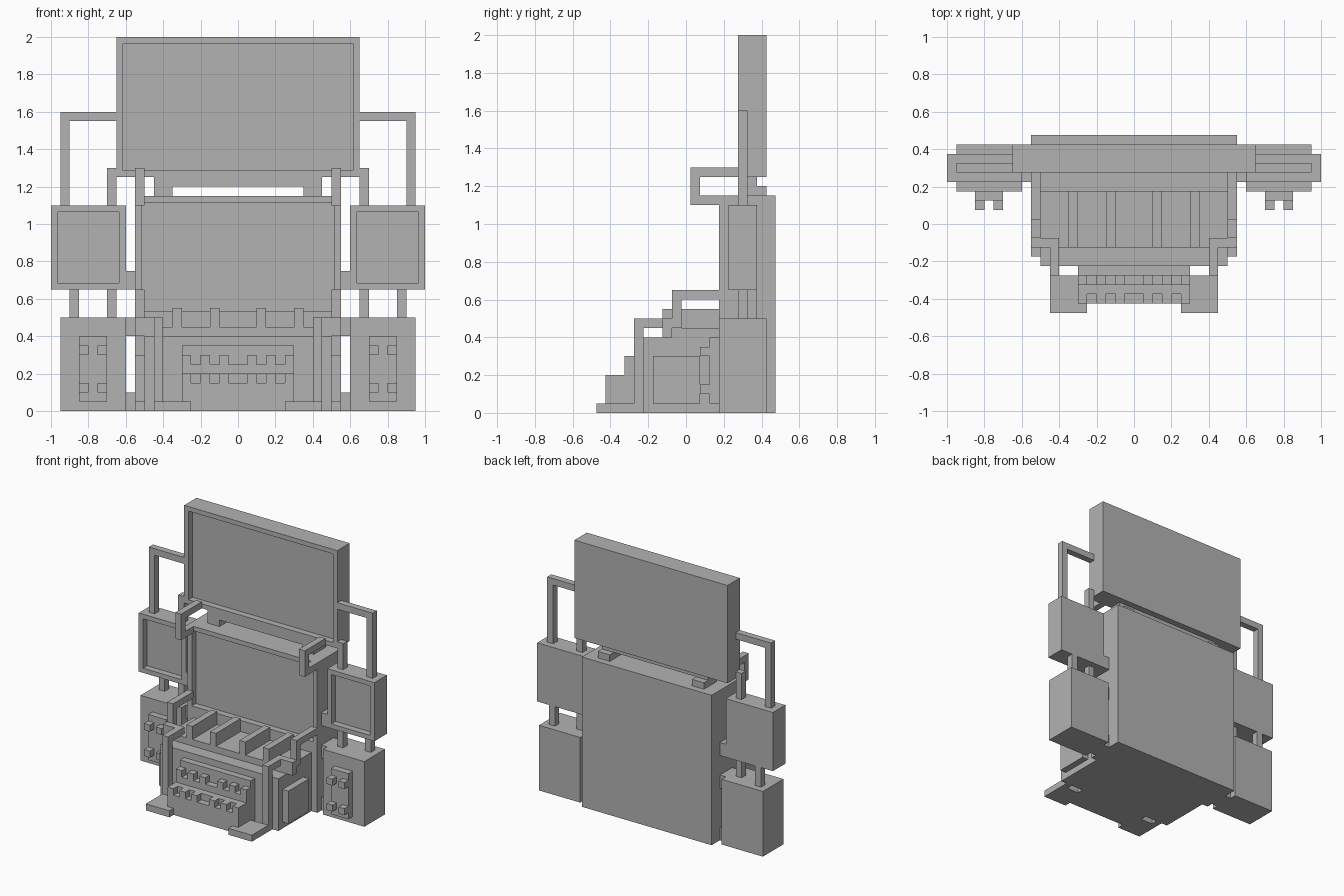
import bpy
import bmesh
from mathutils import Vector

if "Cube" in bpy.data.objects:
    bpy.data.objects.remove(bpy.data.objects["Cube"])

grey = bpy.data.materials.new("plain grey")
grey.use_nodes = True
colour = (0.45, 0.45, 0.45, 1)
grey.diffuse_color = colour
grey.node_tree.nodes["Principled BSDF"].inputs["Base Color"].default_value = colour


def box(name, x, y, z, recess=0):
    """Box from ranges; a recess insets and sinks the front face."""
    bm = bmesh.new()
    bmesh.ops.create_cube(bm, size=1)
    for v in bm.verts:
        v.co = [r[0] if c < 0 else r[1] for c, r in zip(v.co, (x, y, z))]
    bm.normal_update()
    if recess:
        front = min(bm.faces, key=lambda f: f.calc_center_median().y)
        bmesh.ops.inset_region(bm, faces=[front], thickness=recess)
        rim = bmesh.ops.extrude_discrete_faces(bm, faces=[front])["faces"]
        verts = list({v for f in rim for v in f.verts})
        bmesh.ops.translate(bm, verts=verts, vec=Vector((0, recess, 0)))
    mesh = bpy.data.meshes.new(name)
    bm.to_mesh(mesh)
    bm.free()
    mesh.materials.append(grey)
    obj = bpy.data.objects.new(name, mesh)
    bpy.context.collection.objects.link(obj)
    return obj


def pair(name, x, y, z, recess=0):
    """The same box on the left and on the right."""
    box("left_" + name, x, y, z, recess)
    box("right_" + name, (-x[1], -x[0]), y, z, recess)


def wide(name, half, y, z, recess=0):
    """Box centred on x."""
    return box(name, (-half, half), y, z, recess)


T = 0.05  # common bar thickness
BACK = 0.175  # front plane of the cabinet

# Cabinet and its screen
wide("cabinet_base", 0.55, (BACK, 0.475), (0, 0.5))
wide("cabinet_screen", 0.55, (BACK, 0.475), (0.5, 1.15), T)

# Large upper screen and its stand
wide("upper_screen", 0.65, (0.275, 0.425), (1.25, 2), T)
wide("stand_bar", 0.45, (0.275, 0.375), (1.2, 1.25))
pair("stand_foot", (0.35, 0.45), (0.275, 0.425), (1.15, 1.2))

# Arms bracing the upper screen
pair("brace_top", (0.5, 0.55), (0.025, 0.275), (1.25, 1.3))
pair("brace_front", (0.5, 0.55), (0.025, 0.075), (1.1, 1.3))
pair("brace_bottom", (0.5, 0.55), (0.025, BACK), (1.1, 1.15))

# Side monitors, pipes and links
pair("side_monitor", (0.6, 1), (0.225, 0.375), (0.65, 1.1), T)
rod = (0.275, 0.325)
pair("tall_pipe", (0.9, 0.95), rod, (1.1, 1.6))
pair("tall_pipe_top", (0.65, 0.95), rod, (1.55, 1.6))
pair("short_pipe", (0.65, 0.7), rod, (1.1, 1.3))
pair("inner_pipe", (0.65, 0.7), rod, (0.5, 0.65))
pair("outer_pipe", (0.85, 0.9), (0.325, 0.375), (0.5, 0.65))
for label, z in (("upper", 0.65), ("middle", 0.4), ("lower", 0)):
    pair(label + "_link", (0.55, 0.6), (0.225, 0.375), (z, z + 0.1))

# Side boxes with button panels
pair("side_box", (0.6, 0.95), (BACK, 0.425), (0, 0.5))
pair("button_panel", (0.7, 0.85), (0.125, BACK), (0.05, 0.4))
for x in (0.7, 0.8):
    for z in (0.1, 0.3):
        pair("panel_button", (x, x + T), (0.075, 0.125), (z, z + T))

# Desk body with side plates and front posts
wide("desk_body", 0.5, (-0.225, BACK), (0, 0.4))
pair("desk_side_plate", (0.5, 0.55), (-0.175, 0.075), (0.05, 0.3))
pair("front_post", (0.4, 0.45), (-0.275, -0.225), (0, 0.5))
pair("post_rail", (0.4, 0.45), (-0.275, -0.075), (0.45, 0.5))
pair("rail_corner", (0.45, 0.55), (-0.125, -0.075), (0.4, 0.5))
pair("front_foot", (0.25, 0.45), (-0.475, -0.275), (0, 0.05))

# Deck with dividers and hand rails
wide("deck", 0.5, (-0.125, BACK), (0.4, 0.45))
for x in (0.1, 0.3):
    pair("deck_divider", (x, x + T), (-0.125, BACK), (0.45, 0.55))
pair("hand_rail", (0.5, 0.55), (-0.075, BACK), (0.6, 0.65))
pair("hand_rail_post", (0.5, 0.55), (-0.075, -0.025), (0.45, 0.65))

# Stepped keyboard with two rows of keys
wide("keyboard_back", 0.3, (-0.275, -0.225), (0, 0.35))
for i in range(3):
    y = -0.325 - i * T
    wide("keyboard_step", 0.3, (y, y + T), (0, 0.25 - i * T))
for label, y, z in (("back", -0.325, 0.25), ("front", -0.425, 0.15)):
    for x in (0.05, 0.15, 0.25):
        pair(label + "_key", (x, x + T), (y, y + T), (z, z + T))
